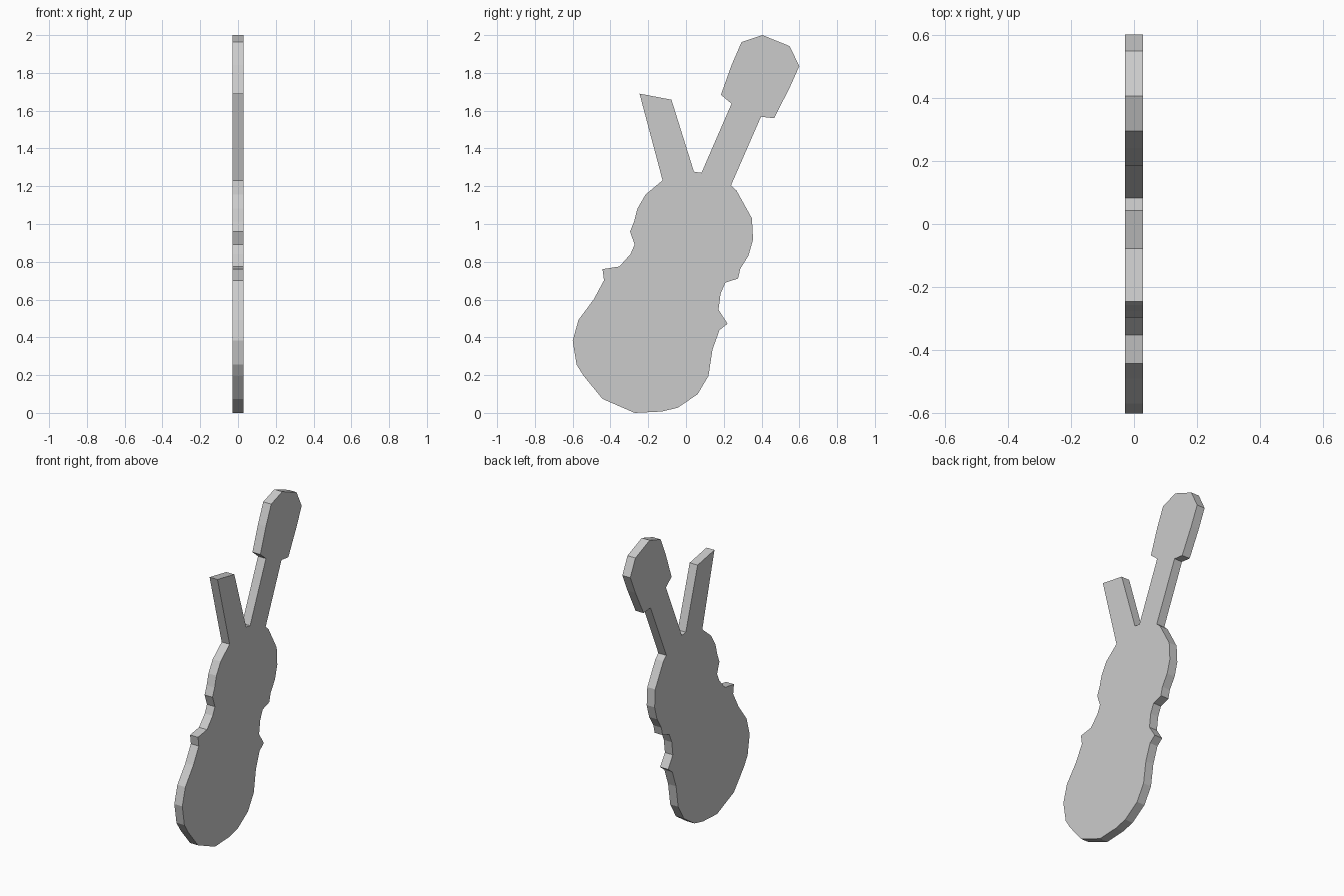
import bpy, bmesh

HALF_THICKNESS = 0.028

# Silhouette in (y, z), counterclockwise seen from +x, grouped by part
lower_right = [(-0.272, 0.0), (-0.13, 0.007), (-0.045, 0.027), (0.061, 0.098),
               (0.119, 0.196), (0.14, 0.334), (0.177, 0.438), (0.22, 0.472)]
waist_right = [(0.172, 0.546), (0.183, 0.631), (0.209, 0.69), (0.275, 0.711)]
upper_right = [(0.288, 0.764), (0.331, 0.833), (0.355, 0.918),
               (0.349, 1.03), (0.267, 1.178), (0.238, 1.204)]
neck_and_head = [(0.397, 1.568), (0.466, 1.56), (0.548, 1.72), (0.6, 1.836),
                 (0.548, 1.942), (0.405, 2.0), (0.294, 1.963), (0.241, 1.841),
                 (0.185, 1.684), (0.241, 1.637), (0.082, 1.271)]
side_prong = [(0.042, 1.277), (-0.077, 1.658), (-0.246, 1.69), (-0.124, 1.231)]
upper_left = [(-0.214, 1.156), (-0.257, 1.082), (-0.275, 1.013), (-0.296, 0.96)]
waist_left = [(-0.272, 0.891), (-0.294, 0.841), (-0.352, 0.775), (-0.442, 0.761)]
lower_left = [(-0.434, 0.702), (-0.489, 0.6), (-0.569, 0.493), (-0.6, 0.382),
              (-0.579, 0.255), (-0.542, 0.196), (-0.442, 0.074)]


def make_plate(name, outline, half):
    """Extrude a closed (y, z) outline along x into a flat solid plate."""
    bm = bmesh.new()
    face = bm.faces.new([bm.verts.new((-half, y, z)) for y, z in outline])
    result = bmesh.ops.extrude_face_region(bm, geom=[face], use_keep_orig=True)
    moved = [v for v in result["geom"] if isinstance(v, bmesh.types.BMVert)]
    bmesh.ops.translate(bm, verts=moved, vec=(2 * half, 0, 0))
    bmesh.ops.recalc_face_normals(bm, faces=bm.faces)
    mesh = bpy.data.meshes.new(name)
    bm.to_mesh(mesh)
    bm.free()
    obj = bpy.data.objects.new(name, mesh)
    bpy.context.collection.objects.link(obj)
    return obj


# One continuous flat cutout: body, neck with head, and the side prong
make_plate("violin_cutout",
           lower_right + waist_right + upper_right + neck_and_head
           + side_prong + upper_left + waist_left + lower_left,
           HALF_THICKNESS)
